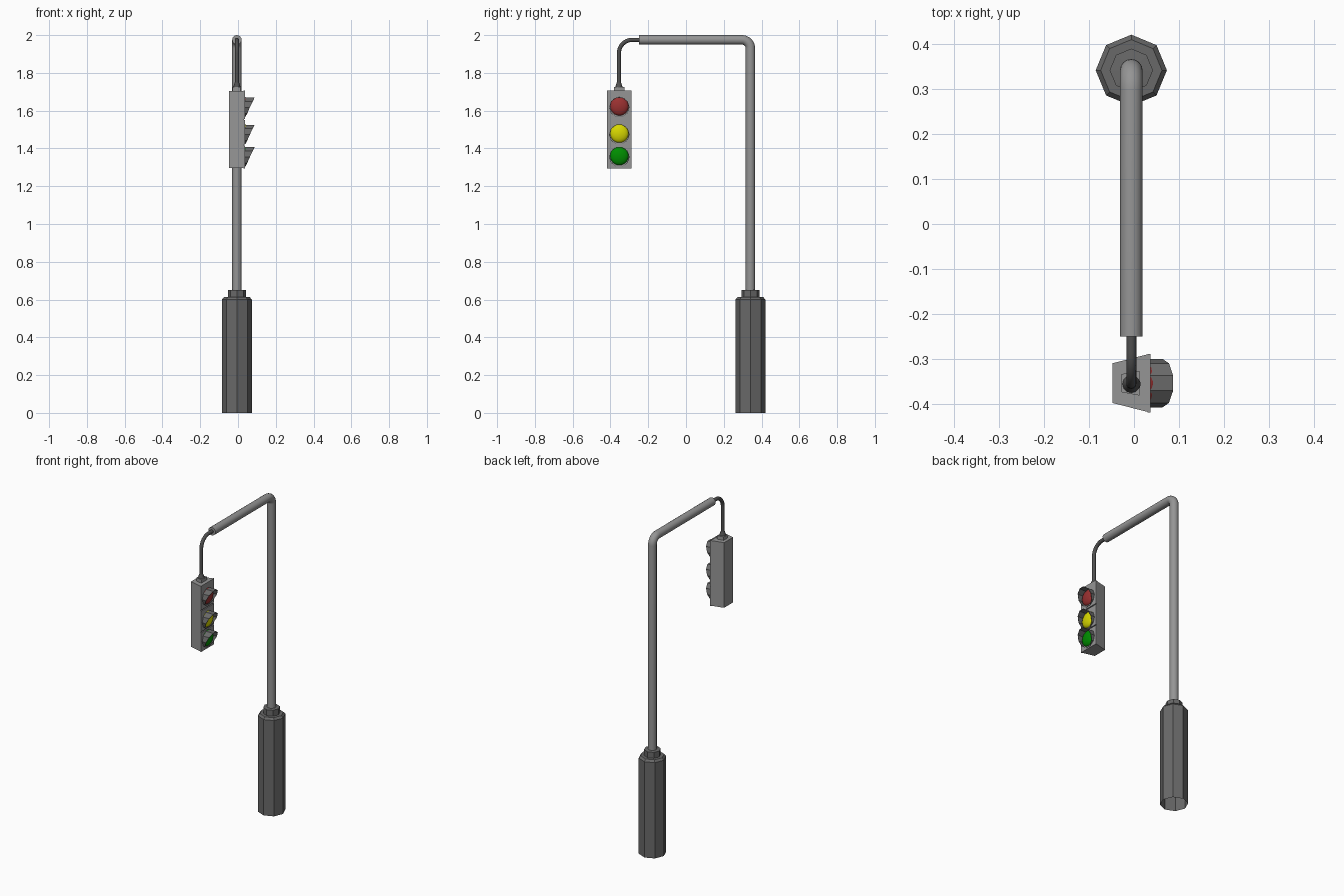
import bpy, bmesh, math
from mathutils import Vector

if "Cube" in bpy.data.objects:
    bpy.data.objects.remove(bpy.data.objects["Cube"])

CX, POLE_Y, HEAD_Y = -0.006, 0.341, -0.353
FACE_X = 0.037
DARK, MID, BLACK = (0.14, 0.14, 0.14, 1), (0.3, 0.3, 0.3, 1), (0.08, 0.08, 0.08, 1)


def paint(ob, color):
    mat = bpy.data.materials.new(ob.name + "_colour")
    mat.diffuse_color = color
    mat.use_nodes = True
    mat.node_tree.nodes["Principled BSDF"].inputs["Base Color"].default_value = mat.diffuse_color
    ob.data.materials.append(mat)


def smooth_by_angle(ob):
    bpy.ops.object.select_all(action='DESELECT')
    ob.select_set(True)
    bpy.context.view_layer.objects.active = ob
    bpy.ops.object.shade_smooth_by_angle(angle=math.radians(40))


def make(name, verts, faces, color, smooth=False):
    me = bpy.data.meshes.new(name)
    me.from_pydata(verts, [], faces)
    bm = bmesh.new()
    bm.from_mesh(me)
    bmesh.ops.recalc_face_normals(bm, faces=bm.faces)
    bm.to_mesh(me)
    bm.free()
    ob = bpy.data.objects.new(name, me)
    bpy.context.collection.objects.link(ob)
    paint(ob, color)
    if smooth:
        smooth_by_angle(ob)
    return ob


def lathe(name, profile, center, sides, color, axis='Z', smooth=False, bottom=True):
    """Revolve (radius, height) points around Z or X and cap the ends."""
    verts, faces = [], []
    for r, h in profile:
        for i in range(sides):
            a = 2 * math.pi * i / sides
            p = (r * math.cos(a), r * math.sin(a), h)
            if axis == 'X':
                p = (h, p[0], p[1])
            verts.append(Vector(center) + Vector(p))
    for k in range(len(profile) - 1):
        for i in range(sides):
            j = (i + 1) % sides
            faces.append((k * sides + i, k * sides + j,
                          (k + 1) * sides + j, (k + 1) * sides + i))
    if bottom:
        faces.append(tuple(range(sides)))
    faces.append(tuple(range(len(verts) - sides, len(verts))))
    return make(name, verts, faces, color, smooth)


def prism(name, x0, w0, x1, w1, z0, z1):
    """Box with a trapezoid plan: width w0 at x0, w1 at x1."""
    plan = [(x0, -w0 / 2), (x1, -w1 / 2), (x1, w1 / 2), (x0, w0 / 2)]
    verts = [(x, HEAD_Y + y, z) for z in (z0, z1) for x, y in plan]
    faces = [(0, 1, 2, 3), (4, 5, 6, 7)]
    faces += [(i, (i + 1) % 4, (i + 1) % 4 + 4, i + 4) for i in range(4)]
    return make(name, verts, faces, MID)


def pipe(name, start, end, corner, bend, side, radius, color):
    """Tube from start to end in the YZ plane with one rounded corner."""
    cy, cz = corner[0] + side * bend, corner[1] - bend
    pts = [start]
    for i in range(9):
        a = math.pi / 2 * i / 8
        pts.append((cy - side * bend * math.cos(a), cz + bend * math.sin(a)))
    pts.append(end)
    cu = bpy.data.curves.new(name, 'CURVE')
    cu.dimensions = '3D'
    cu.bevel_depth = radius
    cu.bevel_resolution = 6
    cu.use_fill_caps = True
    sp = cu.splines.new('POLY')
    sp.points.add(len(pts) - 1)
    for p, (y, z) in zip(sp.points, pts):
        p.co = (CX, y, z, 1)
    ob = bpy.data.objects.new(name, cu)
    bpy.context.collection.objects.link(ob)
    bpy.ops.object.select_all(action='DESELECT')
    ob.select_set(True)
    bpy.context.view_layer.objects.active = ob
    bpy.ops.object.convert(target='MESH')
    ob = bpy.context.view_layer.objects.active
    smooth_by_angle(ob)
    paint(ob, color)


# Octagonal base, open below, with chamfered top and collar
lathe("base", [(0.079, 0), (0.079, 0.6), (0.068, 0.613), (0.048, 0.613),
               (0.048, 0.65), (0.024, 0.652)], (CX, POLE_Y, 0), 8, DARK, bottom=False)

# Pole with its arm, and the thin hanger
pipe("pole", (POLE_Y, 0.6), (-0.25, 1.975), (POLE_Y, 1.975), 0.045, -1, 0.025, MID)
pipe("hanger", (-0.355, 1.72), (-0.23, 1.975), (-0.355, 1.975), 0.07, 1, 0.011, BLACK)
lathe("hanger_flare", [(0.021, 1.722), (0.017, 1.733), (0.011, 1.75)],
      (CX, -0.355, 0), 12, BLACK, smooth=True)

# Signal housing, cap and front doors
prism("housing", -0.048, 0.088, 0.031, 0.128, 1.297, 1.705)
prism("cap", -0.028, 0.04, 0.012, 0.055, 1.7, 1.726)
for n, (z0, z1) in enumerate([(1.295, 1.415), (1.421, 1.55), (1.556, 1.707)]):
    prism(f"door_{n + 1}", 0.03, 0.13, FACE_X, 0.13, z0, z1)

# Domed lamps with slanted ten-sided visors
lamps = [("red", 1.623, (0.32, 0.03, 0.03, 1)),
         ("yellow", 1.479, (0.68, 0.68, 0.0, 1)),
         ("green", 1.36, (0.0, 0.27, 0.0, 1))]
for label, z, color in lamps:
    dome = [(0.049 * math.cos(a), 0.021 * math.sin(a))
            for a in (math.radians(d) for d in (0, 18, 36, 54, 72, 86))]
    lathe(label + "_lamp", dome, (FACE_X - 0.001, HEAD_Y, z), 24, color, 'X', True)

    R, N, verts = 0.054, 10, []
    for i in range(N):
        a = 2 * math.pi * i / N
        y, dz = R * math.cos(a), R * math.sin(a)
        reach = 0.001 + 0.05 * (dz + R) / (2 * R)
        verts += [(FACE_X - 0.001, HEAD_Y + y, z - 0.005 + dz),
                  (FACE_X + reach, HEAD_Y + y, z - 0.005 + dz)]
    faces = [(2 * i, 2 * i + 1, (2 * i + 3) % (2 * N), (2 * i + 2) % (2 * N))
             for i in range(N)]
    visor = make(label + "_visor", verts, faces, DARK)
    mod = visor.modifiers.new("thickness", 'SOLIDIFY')
    mod.thickness = 0.002
